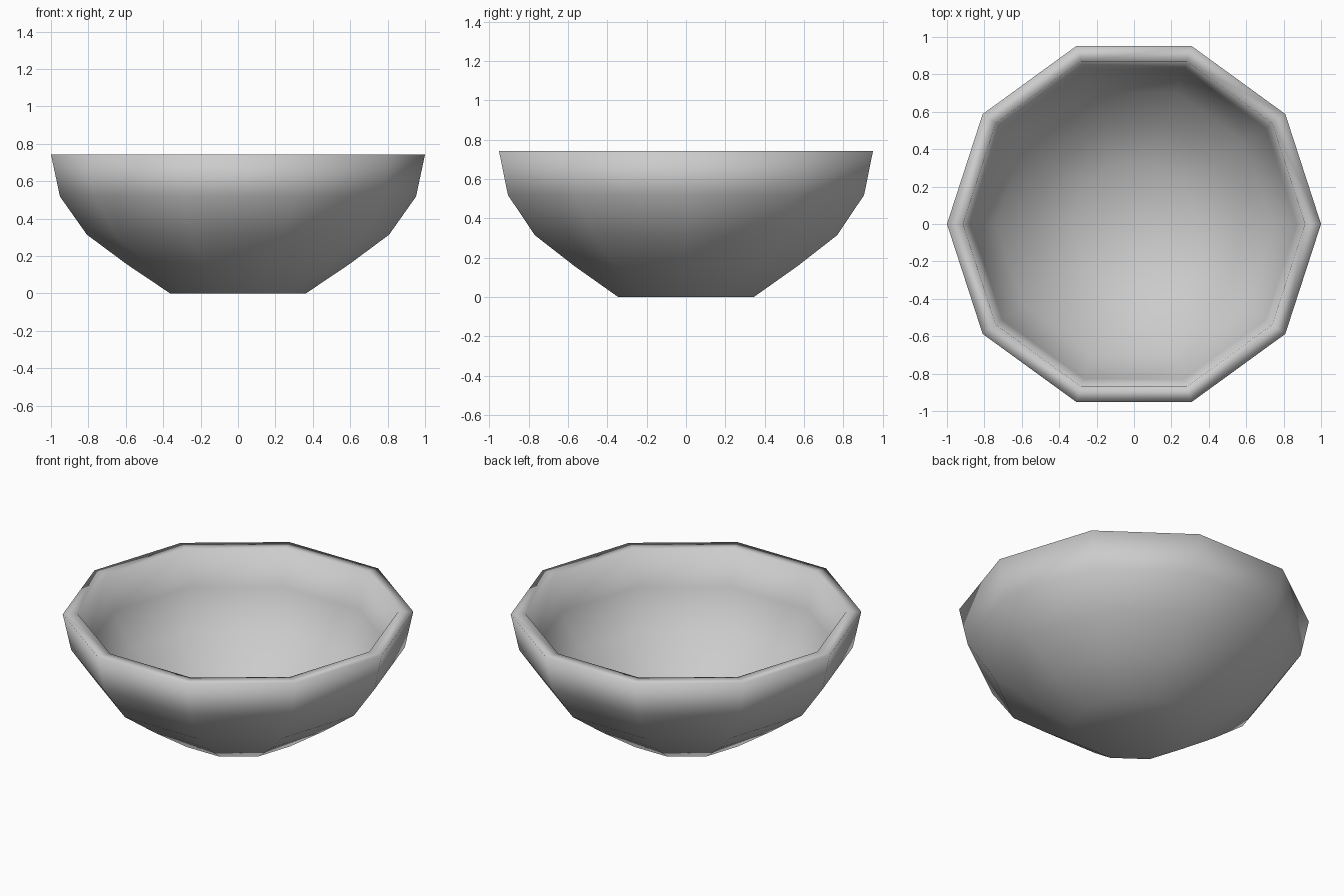
import bpy, bmesh
from math import cos, sin, pi

if "Cube" in bpy.data.objects:
    bpy.data.objects.remove(bpy.data.objects["Cube"])

SIDES = 10
INNER = 0.914   # inner wall is the outer wall narrowed by this factor

# Outer wall radius/height profile from the base to the rim
OUTER = [(0.363, 0), (0.595, 0.156), (0.808, 0.314), (0.952, 0.518), (1.0, 0.743)]
PROFILE = OUTER + [(r * INNER, max(z, 0.01)) for r, z in reversed(OUTER)]

bm = bmesh.new()
rings = [[bm.verts.new((r * cos(2 * pi * i / SIDES), r * sin(2 * pi * i / SIDES), z))
          for i in range(SIDES)] for r, z in PROFILE]

# Walls and flat rim
for a, b in zip(rings, rings[1:]):
    for i in range(SIDES):
        j = (i + 1) % SIDES
        bm.faces.new((a[i], a[j], b[j], b[i]))

# Underside and inner floor
bm.faces.new(rings[0][::-1])
bm.faces.new(rings[-1])

# Smooth shading all over
for f in bm.faces:
    f.smooth = True

mesh = bpy.data.meshes.new("bowl")
bm.to_mesh(mesh)
bm.free()
bowl = bpy.data.objects.new("bowl", mesh)
bpy.context.collection.objects.link(bowl)
